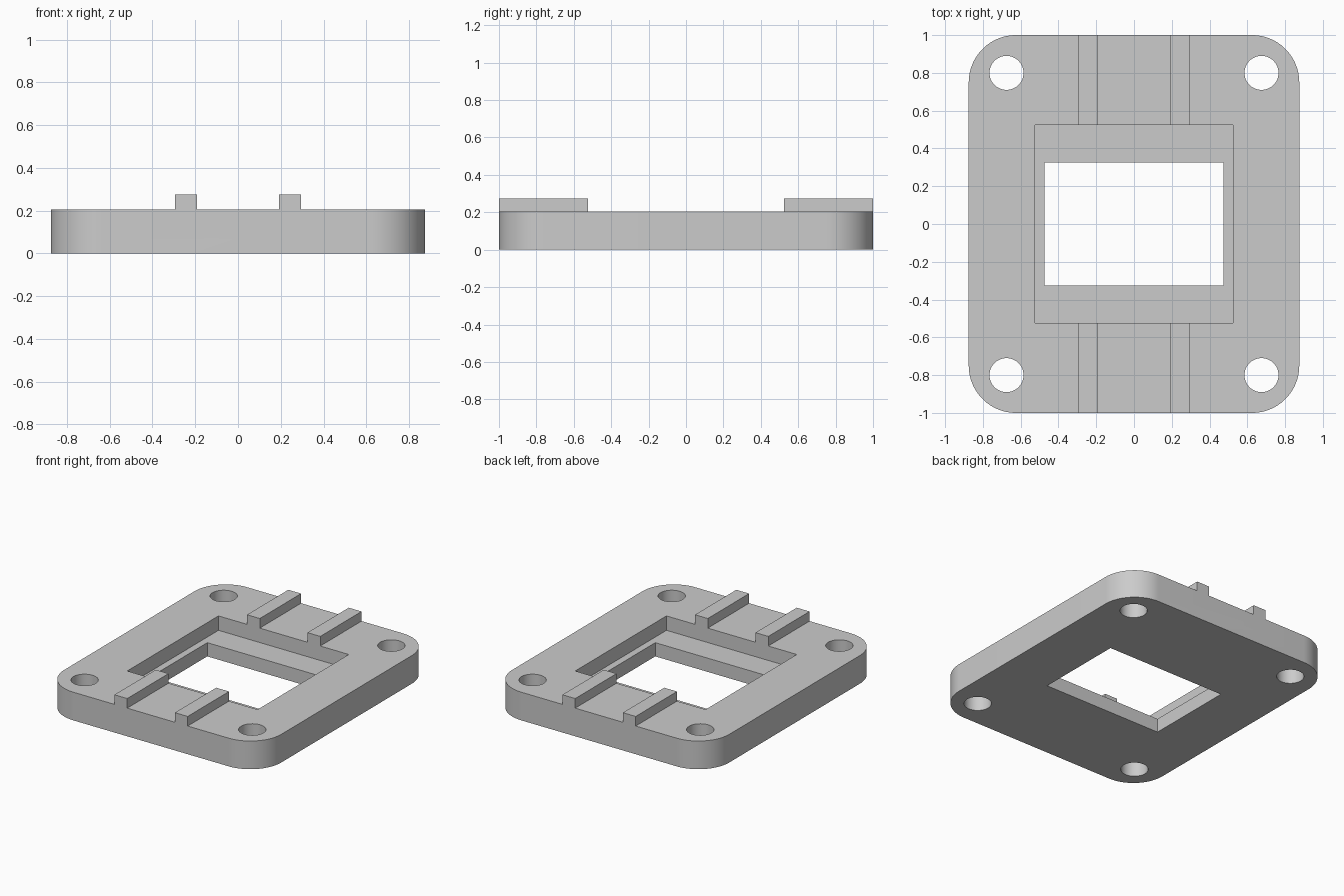
import bpy
import bmesh
from math import cos, sin, pi, radians

if "Cube" in bpy.data.objects:
    bpy.data.objects.remove(bpy.data.objects["Cube"], do_unlink=True)

grey = bpy.data.materials.new("plain grey")
grey.use_nodes = True
grey.diffuse_color = (0.6, 0.6, 0.6, 1)
grey.node_tree.nodes["Principled BSDF"].inputs["Base Color"].default_value = (0.6, 0.6, 0.6, 1)


def prism(name, outline, z0, z1):
    """Extrude a counter-clockwise outline from z0 to z1."""
    bm = bmesh.new()
    base = bm.faces.new([bm.verts.new((x, y, z0)) for x, y in outline])
    top = bmesh.ops.extrude_face_region(bm, geom=[base])["geom"]
    bmesh.ops.translate(bm, vec=(0, 0, z1 - z0),
                        verts=[v for v in top if isinstance(v, bmesh.types.BMVert)])
    bmesh.ops.recalc_face_normals(bm, faces=bm.faces)
    mesh = bpy.data.meshes.new(name)
    bm.to_mesh(mesh)
    bm.free()
    mesh.materials.append(grey)
    obj = bpy.data.objects.new(name, mesh)
    bpy.context.collection.objects.link(obj)
    return obj


def rounded_rect(hx, hy, r, steps=24):
    corners = [(1, 1), (-1, 1), (-1, -1), (1, -1)]
    return [(sx * (hx - r) + r * cos((q + i / steps) * pi / 2),
             sy * (hy - r) + r * sin((q + i / steps) * pi / 2))
            for q, (sx, sy) in enumerate(corners) for i in range(steps + 1)]


def rect(x0, x1, y0, y1):
    return [(x0, y0), (x1, y0), (x1, y1), (x0, y1)]


def circle(cx, cy, r, n=64):
    return [(cx + r * cos(2 * pi * i / n), cy + r * sin(2 * pi * i / n)) for i in range(n)]


def combine(target, tool, operation):
    """Apply a boolean and discard the tool."""
    mod = target.modifiers.new("combine", 'BOOLEAN')
    mod.object, mod.operation, mod.solver = tool, operation, 'EXACT'
    bpy.context.view_layer.objects.active = target
    bpy.ops.object.modifier_apply(modifier=mod.name)
    bpy.data.objects.remove(tool, do_unlink=True)


HEIGHT, LEDGE, RAIL_TOP = 0.205, 0.1, 0.275

# Rounded plate
plate = prism("mounting_plate", rounded_rect(0.875, 1, 0.25), 0, HEIGHT)

# Raised rails at front and back, flush with the plate ends
for sx in (-1, 1):
    for sy in (-1, 1):
        xs = sorted((sx * 0.192, sx * 0.295))
        ys = sorted((sy * 0.525, sy * 1.0))
        combine(plate, prism("rail", rect(*xs, *ys), LEDGE, RAIL_TOP), 'UNION')

# Square pocket, through window and corner screw holes
combine(plate, prism("pocket", rect(-0.525, 0.525, -0.525, 0.525), LEDGE, 0.5), 'DIFFERENCE')
combine(plate, prism("window", rect(-0.475, 0.475, -0.325, 0.325), -0.1, 0.5), 'DIFFERENCE')
for sx in (-1, 1):
    for sy in (-1, 1):
        hole = prism("screw_hole", circle(sx * 0.675, sy * 0.8, 0.09), -0.1, 0.5)
        combine(plate, hole, 'DIFFERENCE')

# Smooth the rounded walls, keep the edges crisp
bpy.ops.object.select_all(action='DESELECT')
plate.select_set(True)
bpy.context.view_layer.objects.active = plate
bpy.ops.object.shade_smooth_by_angle(angle=radians(30))
